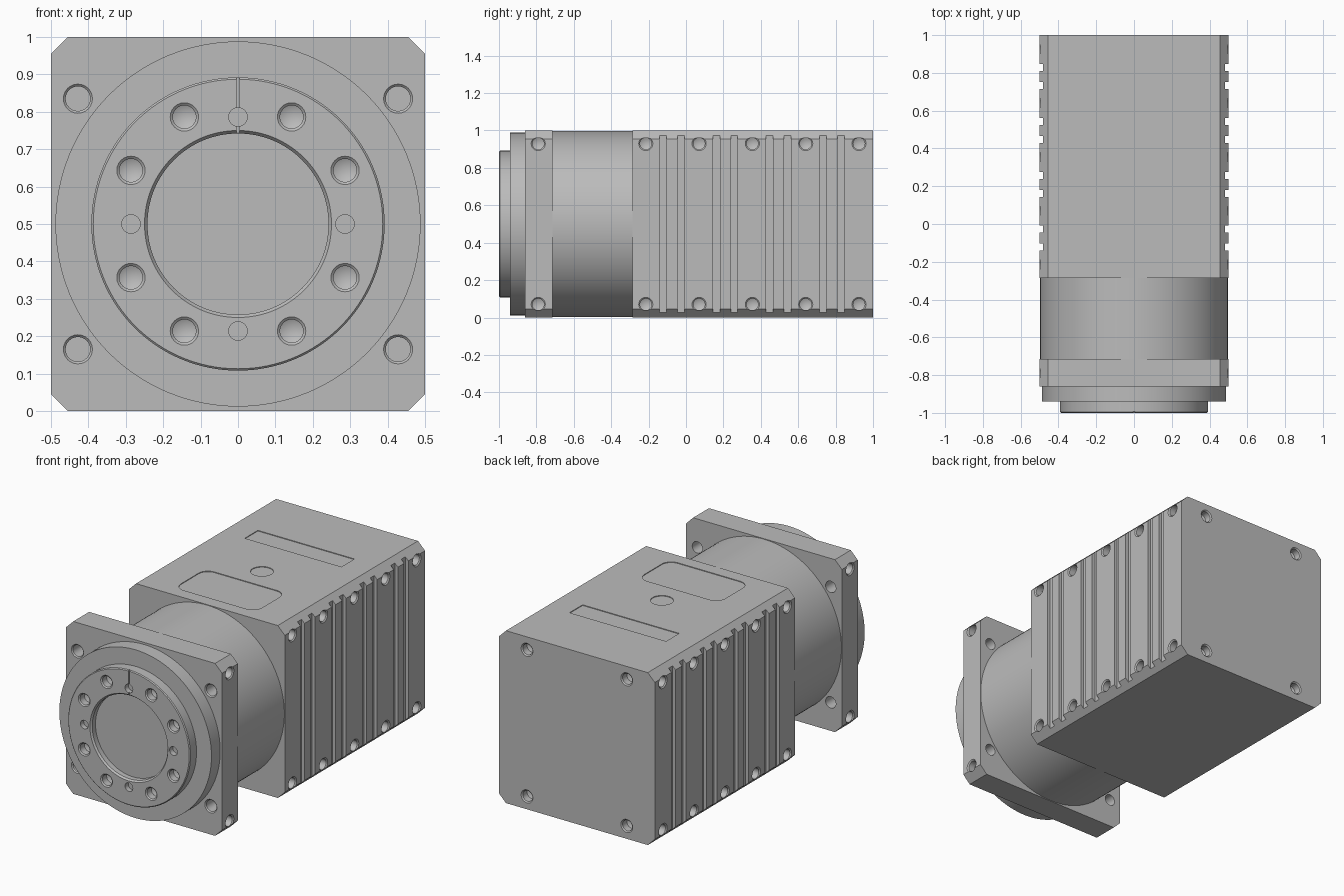
import bpy, bmesh
from math import cos, sin, pi, radians
from mathutils import Vector

if "Cube" in bpy.data.objects:
    bpy.data.objects.remove(bpy.data.objects["Cube"])

GREY = (0.5, 0.5, 0.5, 1)
metal = bpy.data.materials.new("machined_grey")
metal.use_nodes = True
metal.diffuse_color = GREY
metal.node_tree.nodes["Principled BSDF"].inputs["Base Color"].default_value = GREY


def make(name, bm):
    bmesh.ops.recalc_face_normals(bm, faces=bm.faces[:])
    mesh = bpy.data.meshes.new(name)
    bm.to_mesh(mesh)
    bm.free()
    mesh.materials.append(metal)
    ob = bpy.data.objects.new(name, mesh)
    bpy.context.collection.objects.link(ob)
    return ob


def box(bm, lo, hi, bevel=0, axis=1, segments=1):
    """Box between two corners, bevelling the edges parallel to one axis."""
    lo, hi = Vector(lo), Vector(hi)
    verts = bmesh.ops.create_cube(bm, size=1)["verts"]
    for v in verts:
        v.co = Vector([lo[i] if v.co[i] < 0 else hi[i] for i in range(3)])
    if bevel:
        edges = {e for v in verts for e in v.link_edges}
        along = [e for e in edges
                 if abs((e.verts[0].co - e.verts[1].co).normalized()[axis]) > 0.9]
        bmesh.ops.bevel(bm, geom=along, offset=bevel, segments=segments,
                        profile=0.5, affect='EDGES')


def lathe(bm, profile, origin, axis, seg=24):
    """Turn (radius, distance) points around an axis."""
    rot = Vector((0, 0, 1)).rotation_difference(Vector(axis))
    rings = []
    for r, d in profile:
        n = seg if r else 1
        rings.append([bm.verts.new(Vector(origin) + rot @ Vector(
            (r * cos(2 * pi * i / seg), r * sin(2 * pi * i / seg), d)))
            for i in range(n)])
    for a, b in zip(rings, rings[1:]):
        for i in range(seg):
            j = (i + 1) % seg
            quad = [a[i % len(a)], a[j % len(a)], b[j % len(b)], b[i % len(b)]]
            bm.faces.new(list(dict.fromkeys(quad)))


# Countersunk blind hole, plain dowel hole and through hole, as cutter profiles
SCREW = [(0, -0.02), (0.038, -0.02), (0.038, 0), (0.031, 0.006),
         (0.031, 0.045), (0, 0.06)]
DOWEL = [(0, -0.02), (0.025, -0.02), (0.025, 0.03), (0, 0.03)]
THROUGH = [(0, -0.02), (0.039, -0.02), (0.039, 0), (0.033, 0.006),
           (0.033, 0.2), (0, 0.2)]


def cut(ob, bm):
    cutter = make("cutter", bm)
    cutter.hide_render = True
    mod = ob.modifiers.new("cut", 'BOOLEAN')
    mod.operation = 'DIFFERENCE'
    mod.solver = 'EXACT'
    mod.object = cutter
    bpy.context.view_layer.objects.active = ob
    bpy.ops.object.modifier_apply(modifier=mod.name)
    bpy.data.objects.remove(cutter)


def side_holes(bm, ys):
    for y in ys:
        for s in (-1, 1):
            for z in (0.07, 0.93):
                lathe(bm, SCREW, (s * 0.5, y, z), (-s, 0, 0))


def finish(ob):
    bpy.ops.object.select_all(action='DESELECT')
    ob.select_set(True)
    bpy.context.view_layer.objects.active = ob
    bpy.ops.object.shade_smooth_by_angle(angle=radians(25))


# Motor housing: chamfered block
bm = bmesh.new()
box(bm, (-0.5, -0.285, 0), (0.5, 1, 1), bevel=0.045)
housing = make("motor_housing", bm)

# Cooling slots in pairs, screw holes between them, rear holes
bm = bmesh.new()
side_holes(bm, [-0.215 + 0.285 * i for i in range(5)])
for i in range(4):
    for offset in (-0.048, 0.048):
        y = -0.075 + 0.285 * i + offset
        for s in (-1, 1):
            xs = sorted((s * 0.481, s * 0.6))
            box(bm, (xs[0], y - 0.0185, -0.1), (xs[1], y + 0.0185, 1.1))
for x in (-0.32, 0.32):
    for z in (0.075, 0.925):
        lathe(bm, SCREW, (x, 1, z), (0, -1, 0))

# Shallow cover outlines on top: rounded panel, round plug, name plate recess
box(bm, (-0.26, -0.21, 0.996), (0.26, 0.07, 1.1), bevel=0.06, axis=2, segments=8)
lathe(bm, [(0, 0), (0.06, 0), (0.06, 0.1), (0, 0.1)], (0, 0.22, 0.996), (0, 0, 1), 48)
box(bm, (-0.31, 0.505, 0.996), (0.31, 0.625, 1.1))
cut(housing, bm)
finish(housing)

# Round gearbox between housing and flange
bm = bmesh.new()
lathe(bm, [(0, 0), (0.497, 0), (0.497, 0.45), (0, 0.45)],
      (0, -0.725, 0.5), (0, 1, 0), 128)
finish(make("gearbox_barrel", bm))

# Square mounting flange with corner through holes
bm = bmesh.new()
box(bm, (-0.5, -0.86, 0), (0.5, -0.715, 1), bevel=0.045)
flange = make("mounting_flange", bm)
bm = bmesh.new()
side_holes(bm, [-0.79])
for x in (-0.428, 0.428):
    for z in (0.165, 0.835):
        lathe(bm, THROUGH, (x, -0.86, z), (0, 1, 0))
cut(flange, bm)
finish(flange)

# Output hub and collar, turned in one piece with a recessed centre
bm = bmesh.new()
lathe(bm, [(0, 0.04), (0.242, 0.04), (0.242, 0.01), (0.25, 0), (0.387, 0),
           (0.392, 0.005), (0.392, 0.06), (0.488, 0.06), (0.488, 0.15), (0, 0.15)],
      (0, -1, 0.5), (0, 1, 0), 128)
hub = make("output_hub", bm)

# Hub bolt circle and dowel holes
bm = bmesh.new()
for quarter in range(4):
    for angle, radius, profile in ((0, 0.286, DOWEL), (26.6, 0.32, SCREW),
                                   (63.4, 0.32, SCREW)):
        a = radians(angle + 90 * quarter)
        lathe(bm, profile, (radius * cos(a), -1, 0.5 + radius * sin(a)), (0, 1, 0))
cut(hub, bm)

# Index mark at the top of the hub
bm = bmesh.new()
box(bm, (-0.004, -1.1, 0.72), (0.004, -0.992, 0.95))
cut(hub, bm)
finish(hub)
